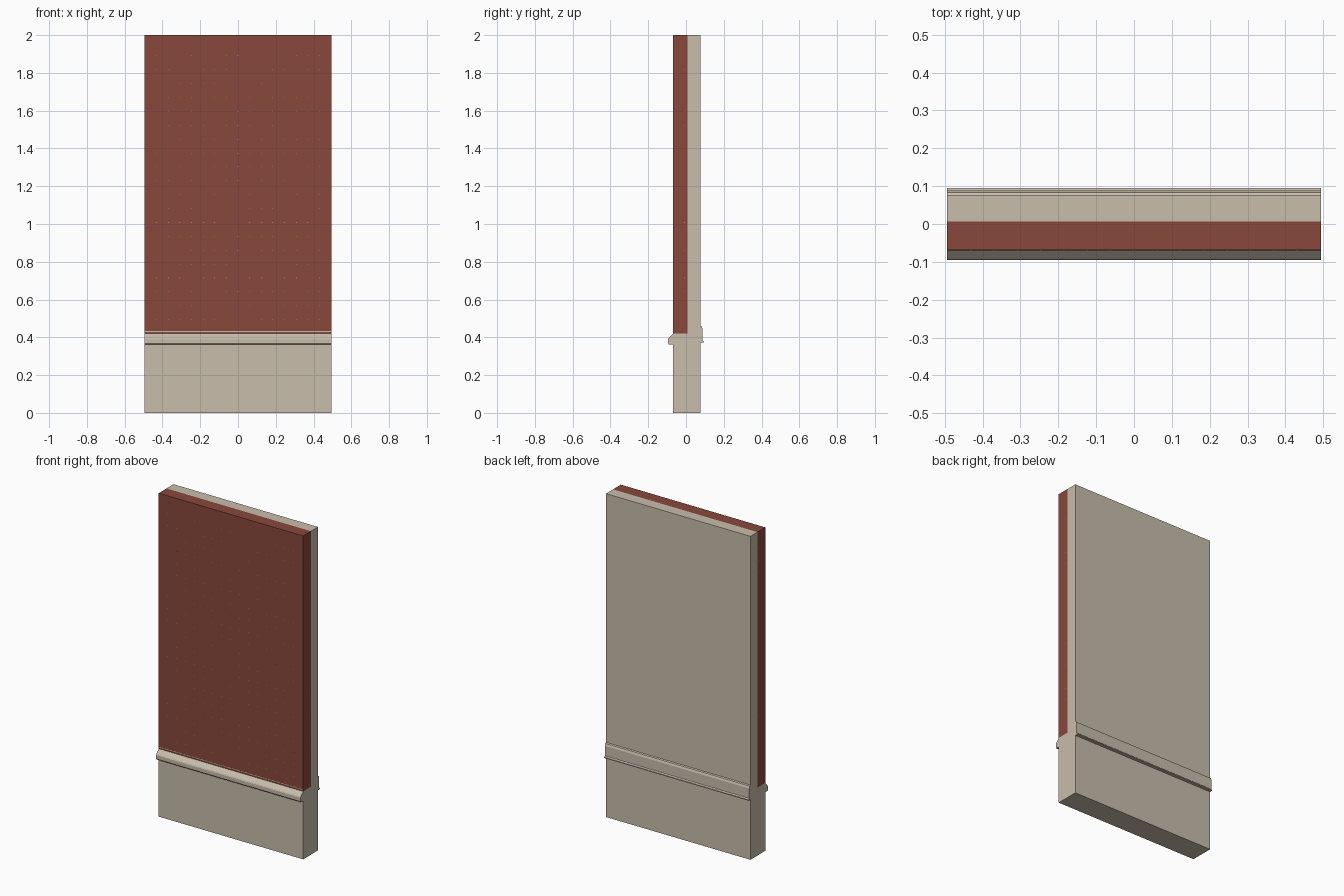
import bpy, bmesh, random

random.seed(4)
if "Cube" in bpy.data.objects:
    bpy.data.objects.remove(bpy.data.objects["Cube"], do_unlink=True)

HALF = 0.494                      # half width of the wall
FRONT, MID, BACK = -0.069, 0.007, 0.076
BASE_TOP, TOP = 0.42, 2.0


def material(name, rgb):
    mat = bpy.data.materials.new(name)
    mat.use_nodes = True
    mat.diffuse_color = (*rgb, 1)
    mat.node_tree.nodes["Principled BSDF"].inputs["Base Color"].default_value = (*rgb, 1)
    return mat


stone = material("beige_stone", (0.58, 0.51, 0.41))
brick = material("red_brick", (0.25, 0.064, 0.044))


def finish(name, bm, mat):
    bmesh.ops.recalc_face_normals(bm, faces=bm.faces)
    mesh = bpy.data.meshes.new(name)
    bm.to_mesh(mesh)
    bm.free()
    mesh.materials.append(mat)
    obj = bpy.data.objects.new(name, mesh)
    bpy.context.collection.objects.link(obj)
    return obj


def extrude_profile(name, outline, mat):
    """Sweep a (y, z) outline across the full width."""
    bm = bmesh.new()
    face = bm.faces.new([bm.verts.new((-HALF, y, z)) for y, z in outline])
    swept = bmesh.ops.extrude_face_region(bm, geom=[face])["geom"]
    verts = [v for v in swept if isinstance(v, bmesh.types.BMVert)]
    bmesh.ops.translate(bm, verts=verts, vec=(2 * HALF, 0, 0))
    return finish(name, bm, mat)


# Plinth and plastered back in one L-shaped section
extrude_profile("plinth_and_back_wall", [
    (FRONT, 0), (BACK, 0), (BACK, TOP), (MID, TOP), (MID, BASE_TOP), (FRONT, BASE_TOP)], stone)

# Brick facing
extrude_profile("brick_facing", [
    (FRONT, BASE_TOP), (MID, BASE_TOP), (MID, TOP), (FRONT, TOP)], brick)

# Sloped water ledge on the front
extrude_profile("front_ledge", [
    (FRONT, 0.362), (-0.091, 0.362), (-0.0945, 0.367), (-0.0945, 0.39),
    (-0.091, 0.397), (FRONT, BASE_TOP)], stone)

# Moulded rail on the back
extrude_profile("back_rail", [
    (BACK, 0.372), (0.0945, 0.372), (0.0945, 0.378), (0.088, 0.384),
    (0.088, 0.445), (0.083, 0.458), (BACK, 0.462)], stone)

# Small mortar specks where brick corners meet
bm = bmesh.new()


def speck(x, y, z):
    made = bmesh.ops.create_cube(bm, size=0.003)["verts"]
    bmesh.ops.translate(bm, verts=made, vec=(x, y, z))


COURSE, JOINT = 0.0735, 0.0616
for row in range(1, 21):
    z = BASE_TOP + row * COURSE
    for col in range(-7, 8):
        if random.random() < 0.6:
            speck(col * JOINT, FRONT + 0.001, z)
    for side in (-1, 1):
        if random.random() < 0.4:
            speck(side * (HALF - 0.001), -0.01, z)
for col in range(-7, 8):
    speck(col * JOINT, -0.006, TOP - 0.0015)
finish("mortar_specks", bm, stone)

# Bed joint under the first course
extrude_profile("bed_joint", [
    (FRONT - 0.0006, 0.429), (FRONT, 0.429), (FRONT, 0.433), (FRONT - 0.0006, 0.433)], stone)
